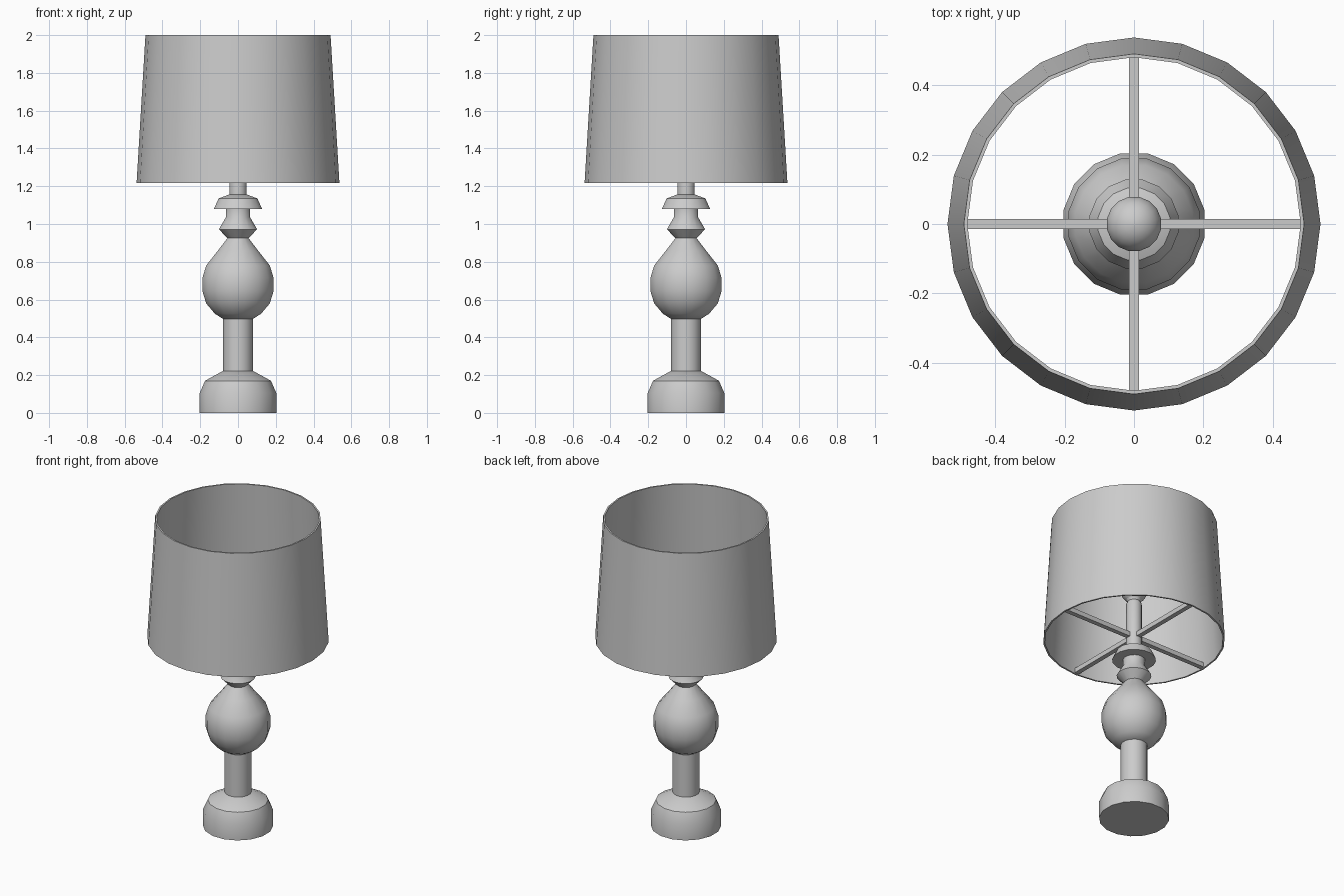
import bpy
import bmesh
from math import sin, cos, pi, radians

default = bpy.data.objects.get("Cube")
if default:
    bpy.data.objects.remove(default, do_unlink=True)

grey = bpy.data.materials.new("plain_grey")
grey.use_nodes = True
grey.diffuse_color = (0.6, 0.6, 0.6, 1)
grey.node_tree.nodes["Principled BSDF"].inputs["Base Color"].default_value = (0.6, 0.6, 0.6, 1)


def add_object(name, bm, smooth=True):
    bmesh.ops.recalc_face_normals(bm, faces=bm.faces)
    mesh = bpy.data.meshes.new(name)
    bm.to_mesh(mesh)
    bm.free()
    mesh.materials.append(grey)
    obj = bpy.data.objects.new(name, mesh)
    bpy.context.collection.objects.link(obj)
    if smooth:
        bpy.ops.object.select_all(action='DESELECT')
        obj.select_set(True)
        bpy.context.view_layer.objects.active = obj
        bpy.ops.object.shade_smooth_by_angle(angle=radians(35))
    return obj


def lathe(name, profile, sides=16, phase=0.5, closed=False):
    """Turn (radius, height) points about z; open profiles get end caps."""
    bm = bmesh.new()
    rings = []
    for r, z in profile:
        angles = [2 * pi * (i + phase) / sides for i in range(sides)]
        rings.append([bm.verts.new((r * cos(a), r * sin(a), z)) for a in angles])
    pairs = list(zip(rings, rings[1:]))
    if closed:
        pairs.append((rings[-1], rings[0]))
    else:
        bm.faces.new(rings[0])
        bm.faces.new(rings[-1])
    for low, high in pairs:
        for i in range(sides):
            j = (i + 1) % sides
            bm.faces.new((low[i], low[j], high[j], high[i]))
    return add_object(name, bm)


# Turned foot and column
lathe("base", [(0.207, 0), (0.207, 0.105), (0.178, 0.17), (0.08, 0.223)])
lathe("column", [(0.08, 0.22), (0.08, 0.51)])

# Round body flowing into the waisted neck
lathe("body", [(0.08, 0.497), (0.125, 0.525), (0.172, 0.58), (0.192, 0.645),
               (0.192, 0.715), (0.172, 0.78), (0.108, 0.86), (0.057, 0.925)])
lathe("neck", [(0.057, 0.925), (0.103, 0.972), (0.066, 1.035), (0.066, 1.08)])

# Flared collar and the stem that carries the bulb
lathe("collar", [(0.13, 1.08), (0.105, 1.135), (0.046, 1.157)])
lathe("stem", [(0.046, 1.15), (0.046, 1.46), (0.038, 1.475), (0.046, 1.49)])

# Ball bulb
ball = [(0.08 * cos(t), 1.555 + 0.08 * sin(t))
        for t in [radians(-55 + 140 * i / 9) for i in range(10)]]
lathe("bulb", ball)

# Thin tapered shade, open at both ends
lathe("shade", [(0.537, 1.217), (0.49, 2.0), (0.48, 2.0), (0.527, 1.217)],
      sides=24, phase=0, closed=True)

# Crossed bars holding the shade to the stem
for name, size in (("cross_bar_x", (1.05, 0.03, 0.03)), ("cross_bar_y", (0.03, 1.05, 0.03))):
    bm = bmesh.new()
    bmesh.ops.create_cube(bm, size=1)
    bmesh.ops.scale(bm, vec=size, verts=bm.verts)
    bmesh.ops.translate(bm, vec=(0, 0, 1.237), verts=bm.verts)
    add_object(name, bm, smooth=False)
